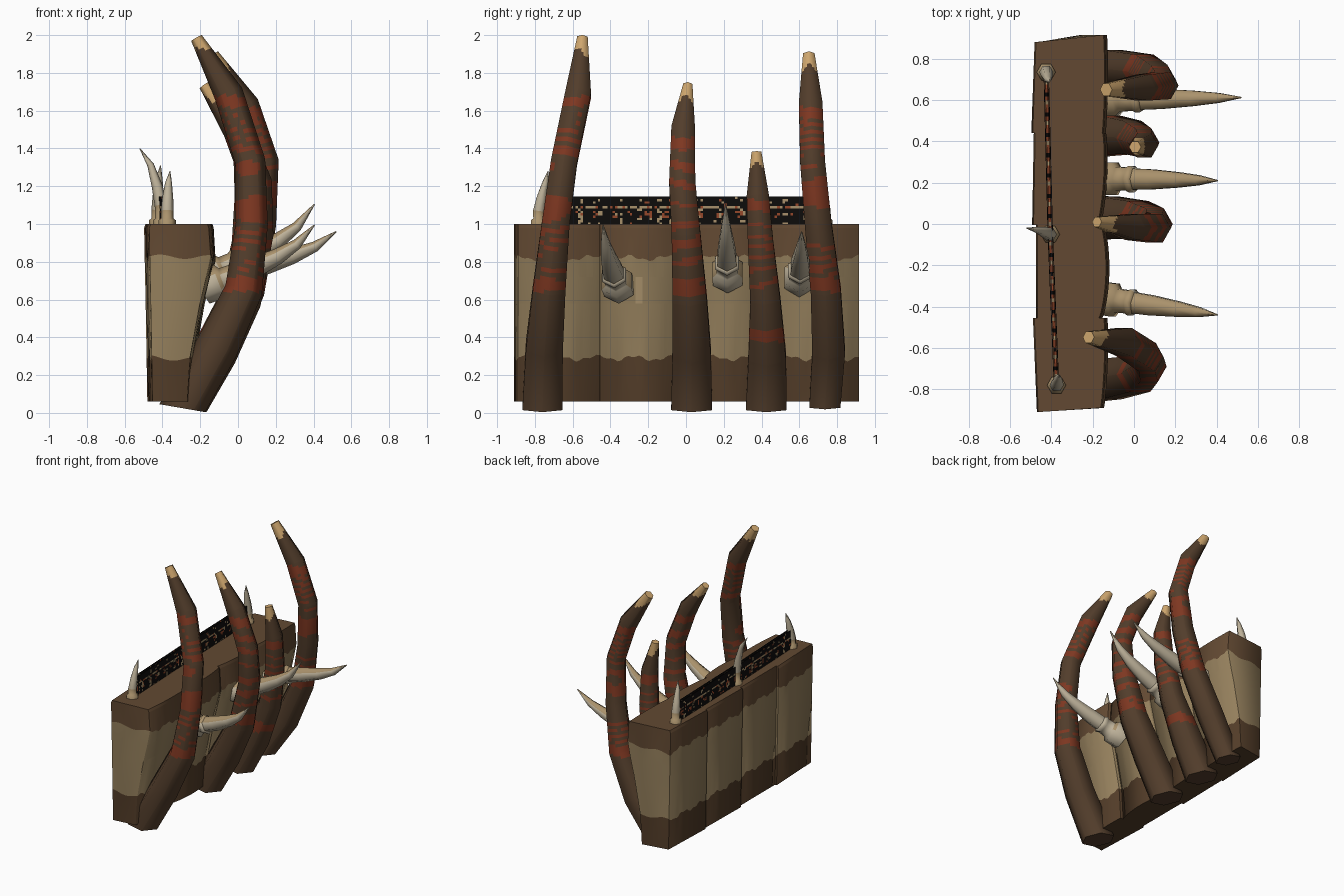
import bpy, bmesh, math, random
from mathutils import Vector

if "Cube" in bpy.data.objects:
    bpy.data.objects.remove(bpy.data.objects["Cube"])

random.seed(4)


def material(name, r, g, b):
    m = bpy.data.materials.new(name)
    lin = [((c / 255 + 0.055) / 1.055) ** 2.4 for c in (r, g, b)]
    m.diffuse_color = (*lin, 1)
    m.use_nodes = True
    m.node_tree.nodes["Principled BSDF"].inputs["Base Color"].default_value = m.diffuse_color
    return m


BROWN = material("hide brown", 98, 73, 50)
DARK = material("hide dark brown", 82, 60, 40)
TAN = material("hide tan", 148, 127, 92)
BARK = material("tusk brown", 82, 61, 43)
RED = material("stripe red", 126, 55, 33)
TIP = material("tusk tip", 206, 166, 110)
IVORY = material("spike ivory", 190, 178, 154)
HORN = material("spike horn", 170, 146, 108)
BLACK = material("charred black", 14, 12, 11)
RUST = material("rust orange", 150, 72, 42)


def loft(name, rings, mats, rule, angle=40, soft=0):
    """Skin closed rings, cap both ends, colour faces by rule(centre, normal, row)."""
    bm = bmesh.new()
    vs = [[bm.verts.new(p) for p in ring] for ring in rings]
    n = len(rings[0])
    row = {}
    for i in range(len(vs) - 1):
        for j in range(n):
            k = (j + 1) % n
            f = bm.faces.new((vs[i][j], vs[i][k], vs[i + 1][k], vs[i + 1][j]))
            row[f] = i
    row[bm.faces.new(vs[0][::-1])] = 0
    row[bm.faces.new(vs[-1])] = len(vs) - 2
    bmesh.ops.recalc_face_normals(bm, faces=bm.faces)
    bm.normal_update()
    for f in bm.faces:
        f.material_index = rule(f.calc_center_median(), f.normal, row[f])
    me = bpy.data.meshes.new(name)
    bm.to_mesh(me)
    bm.free()
    for m in mats:
        me.materials.append(m)
    me.shade_smooth()
    if soft:  # blend side normals towards radial ones for a rounded look
        mids = [sum((Vector(p) for p in ring), Vector()) / n for ring in rings]
        normals = []
        for f in me.polygons:
            for v in f.vertices:
                radial = (me.vertices[v].co - mids[v // n]).normalized()
                flat = f.normal.copy()
                normals.append(flat if len(f.vertices) > 4 else flat.lerp(radial, soft).normalized())
        me.normals_split_custom_set(normals)
    else:
        me.set_sharp_from_angle(angle=math.radians(angle))
    ob = bpy.data.objects.new(name, me)
    bpy.context.collection.objects.link(ob)
    return ob


def tube_rings(path, radii, steps=1, sub=1, sides=6, foot=None):
    """Hexagonal rings along a path; steps and sub split lengths and sides."""
    pts = [Vector(p) for p in path]
    base = []
    for i, p in enumerate(pts):
        t = (pts[min(i + 1, len(pts) - 1)] - pts[max(i - 1, 0)]).normalized()
        if foot and i == 0:
            t = Vector(foot).normalized()
        u = Vector((0, 1, 0)).cross(t).normalized()
        v = t.cross(u)
        corner = [p + radii[i] * (u * math.cos(a) + v * math.sin(a))
                  for a in (j * math.tau / sides for j in range(sides))]
        base.append([corner[j].lerp(corner[(j + 1) % sides], s / sub)
                     for j in range(sides) for s in range(sub)])
    rings = [base[0]]
    for a, b in zip(base, base[1:]):
        for s in range(1, steps + 1):
            rings.append([p.lerp(q, s / steps) for p, q in zip(a, b)])
    return rings


# Wall: four hide panels, slightly twisted against each other, with wavy bands
def wave(x, y, ph):
    return 0.012 * math.sin(y * 31 + x * 22 + ph) + 0.007 * math.sin(y * 83 + ph)


# z, back x, front x, band wave amount
LEVELS = [(0.06, -0.468, -0.25, 0), (0.29, -0.472, -0.235, 1), (0.58, -0.477, -0.182, 0),
          (0.72, -0.48, -0.148, 0), (0.82, -0.482, -0.125, 1), (0.98, -0.485, -0.135, 0),
          (1.0, -0.478, -0.142, 0)]
# y start and end on the back side, then on the front side
ENDS = [(-0.91, -0.455, -0.89, -0.455), (-0.455, -0.005, -0.455, -0.005),
        (-0.005, 0.44, -0.005, 0.44), (0.44, 0.88, 0.44, 0.915)]
# shift of the back side and of the front side at the start and end
BACK = [(0.015, -0.004), (0.01, 0.01), (-0.008, 0.0), (-0.012, 0.004)]
FRONT = [(-0.02, -0.004), (-0.028, -0.02), (-0.036, -0.01), (-0.012, -0.006)]
BULGE = [0.01, 0.03, 0.018, 0.008]


def panel(k):
    b0, b1, f0, f1 = ENDS[k]
    rings = []
    for z, xa, xb, w in LEVELS:
        front = [(xb + FRONT[k][0] * (1 - t) + FRONT[k][1] * t + BULGE[k] * math.sin(math.pi * t) ** 0.7,
                  f0 + (f1 - f0) * t) for t in (s / 24 for s in range(25))]
        back = [(xa + BACK[k][0] * (1 - t) + BACK[k][1] * t, b0 + (b1 - b0) * t)
                for t in (s / 24 for s in range(24, -1, -1))]

        def bridge(p, q):
            return [(p[0] + (q[0] - p[0]) * s / 10, p[1] + (q[1] - p[1]) * s / 10) for s in range(1, 10)]
        plan = front + bridge(front[-1], back[0]) + back + bridge(back[-1], front[0])
        rings.append([(x, y, z + w * wave(x, y, z * 9)) for x, y in plan])

    def rule(c, n, r):
        if r == 2 and c.x > -0.25 and -0.27 < c.y < -0.23:  # pale scuff
            return 3
        return 2 if r == 0 else 1 if r < 4 else 0
    loft(f"wall_panel_{k + 1}", rings, [BROWN, TAN, DARK, HORN], rule, soft=0.55)


for k in range(4):
    panel(k)


# Tusks: tall curved hexagonal horns with red stripes and pale tips
def tusk(name, path, radii, low, high, ph):
    top = path[-1][2]

    def rule(c, n, r):
        jag = 0.025 * math.sin(c.y * 63 + ph)
        if c.z > top - 0.075 + jag:
            return 2
        if low < c.z < low + 0.06 or high - 0.06 < c.z < high:
            return 1
        slant = c.z * 62 + 16 * c.y * math.cos(c.z * 9 + ph) + 5 * c.x
        wide = 0.35 + 0.45 * math.sin(c.z * 17 + ph)
        return 1 if low < c.z < high and math.sin(slant + ph) > wide else 0
    loft(name, tube_rings(path, radii, 16, 3, foot=(0.17, 0, 0.98)), [BARK, RED, TIP], rule, soft=0.85)


tusk("front_tusk",
     [(-0.295, -0.76, 0.025), (-0.11, -0.75, 0.35), (0.03, -0.725, 0.65), (0.073, -0.69, 1.0),
      (0.065, -0.645, 1.33), (-0.05, -0.57, 1.69), (-0.22, -0.548, 1.985)],
     [0.123, 0.113, 0.1, 0.085, 0.08, 0.078, 0.032], 0.64, 1.68, 0.3)
tusk("middle_tusk",
     [(-0.29, 0.03, 0.025), (-0.12, 0.03, 0.32), (0.02, 0.02, 0.6), (0.1, 0.0, 0.95),
      (0.1, -0.02, 1.22), (-0.01, -0.015, 1.5), (-0.18, 0.01, 1.735)],
     [0.125, 0.118, 0.105, 0.088, 0.08, 0.072, 0.028], 0.62, 1.46, 1.7)
tusk("short_tusk",
     [(-0.29, 0.425, 0.025), (-0.14, 0.43, 0.3), (-0.01, 0.42, 0.6), (0.045, 0.395, 0.9),
      (0.05, 0.38, 1.15), (0.005, 0.373, 1.38)],
     [0.125, 0.115, 0.092, 0.078, 0.068, 0.03], 0.38, 1.13, 3.1)
tusk("back_tusk",
     [(-0.285, 0.735, 0.035), (-0.1, 0.755, 0.33), (0.05, 0.74, 0.65), (0.12, 0.7, 1.0),
      (0.14, 0.67, 1.33), (0.04, 0.66, 1.63), (-0.135, 0.65, 1.895)],
     [0.095, 0.1, 0.092, 0.082, 0.076, 0.072, 0.035], 0.64, 1.62, 4.4)


# Spikes: pale curved horns, each rising from a stepped hexagonal collar
def spike_rule(c, n, r):
    return 1 if n.z > 0.25 else 0


def side_spike(name, y, z, tip):
    b, t = Vector((-0.15, y, z)), Vector(tip)
    length, rise, drift = t.x - b.x, t.z - z, t.y - y

    def at(f, h):
        return b + Vector((f * length, f * drift, h * rise))
    loft(name, tube_rings([at(0.2, 0.14), at(0.42, 0.29), at(0.65, 0.48), at(0.83, 0.68), t],
                          [0.06, 0.056, 0.043, 0.028, 0.003]), [IVORY, HORN], spike_rule, 65)
    loft(name + "_collar", tube_rings(
        [at(-0.06, -0.04), at(0.1, 0.07), at(0.13, 0.09), at(0.22, 0.15), at(0.25, 0.17), at(0.28, 0.19)],
        [0.09, 0.092, 0.066, 0.064, 0.074, 0.06]), [IVORY, HORN], spike_rule, 65)


side_spike("side_spike_front", -0.36, 0.675, (0.405, -0.44, 0.995))
side_spike("side_spike_middle", 0.22, 0.73, (0.405, 0.21, 1.105))
side_spike("side_spike_back", 0.6, 0.71, (0.52, 0.612, 0.96))


def top_spike(name, x, y, dx, dy, h):
    loft(name, tube_rings(
        [(x, y, 0.98), (x, y, 1.02), (x, y, 1.03), (x + 0.02 * dx, y, 1 + 0.25 * h),
         (x + 0.2 * dx, y + 0.3 * dy, 1 + 0.5 * h), (x + 0.5 * dx, y + 0.7 * dy, 1 + 0.78 * h),
         (x + dx, y + dy, 1 + h)],
        [0.046, 0.046, 0.033, 0.034, 0.029, 0.018, 0.002]), [IVORY, HORN],
        lambda c, n, r: 1 if r < 3 else 0, 65)


POSTS = [(-0.375, -0.78), (-0.405, -0.05), (-0.425, 0.735)]
top_spike("top_spike_front", *POSTS[0], 0.015, 0.05, 0.28)
top_spike("top_spike_middle", *POSTS[1], -0.115, 0.03, 0.4)
top_spike("top_spike_back", *POSTS[2], 0.015, -0.05, 0.31)


# Charred lattice: paired thin sheets with rust patches and pale streaks
def lattice(name, a, b, dx, n=56, rows=12):
    bm = bmesh.new()
    grid = []
    for i in range(n + 1):
        t = i / n
        x, y = a[0] + (b[0] - a[0]) * t + dx, a[1] + (b[1] - a[1]) * t
        grid.append([bm.verts.new((x, y, 0.995 + 0.15 * j / rows)) for j in range(rows + 1)])
    for i in range(n):
        for j in range(rows):
            f = bm.faces.new((grid[i][j], grid[i + 1][j], grid[i + 1][j + 1], grid[i][j + 1]))
            chance = random.random()
            streak = i % 8 < 2 and j not in (8, 11)
            patch = math.sin(i * 0.9) > 0.2 and 3 <= j <= 5
            f.material_index = (1 if chance < (0.35 if streak else 0.75 if j == 7 else 0.01) else
                                2 if chance > (0.6 if patch else 0.85 if j == 7 else 0.98) else 0)
    me = bpy.data.meshes.new(name)
    bm.to_mesh(me)
    bm.free()
    for m in (BLACK, HORN, RUST):
        me.materials.append(m)
    ob = bpy.data.objects.new(name, me)
    bpy.context.collection.objects.link(ob)
    mod = ob.modifiers.new("thickness", 'SOLIDIFY')
    mod.thickness, mod.offset = 0.004, 0


# Rope running between the paired sheets
def rope(name, a, b):
    rings = []
    for i in range(41):
        t = i / 40
        x, y = a[0] + (b[0] - a[0]) * t, a[1] + (b[1] - a[1]) * t
        rings.append([(x + 0.008 * math.cos(q), y, 1.09 + 0.008 * math.sin(q))
                      for q in (k * math.tau / 6 for k in range(6))])
    loft(name, rings, [RUST, HORN, BLACK], lambda c, n, r: (0, 0, 1, 0, 2)[r % 5])


for label, a, b in (("front", POSTS[0], POSTS[1]), ("back", POSTS[1], POSTS[2])):
    for side, dx in (("left", -0.011), ("right", 0.011)):
        lattice(f"lattice_{label}_{side}", a, b, dx)
    rope("rope_" + label, a, b)
